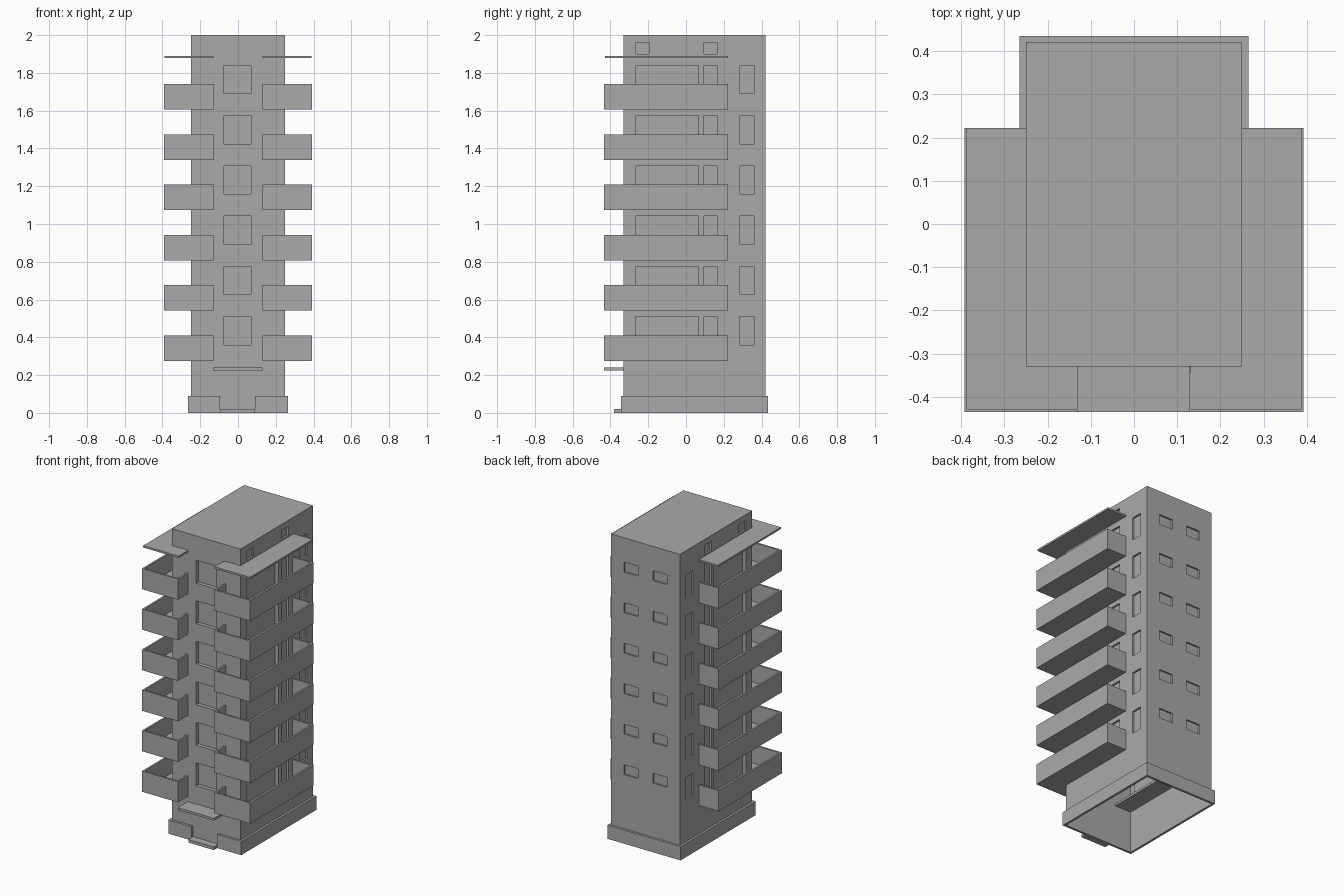
import bpy, bmesh
from mathutils import Vector

cube = bpy.data.objects.get("Cube")
if cube:
    bpy.data.objects.remove(cube, do_unlink=True)

concrete = bpy.data.materials.new("concrete_grey")
concrete.use_nodes = True
GREY = (0.4, 0.4, 0.4, 1)
concrete.diffuse_color = GREY
concrete.node_tree.nodes["Principled BSDF"].inputs["Base Color"].default_value = GREY

FLOORS = 6
STEP = 0.266          # storey height
BASE = 0.275          # underside of the lowest balcony
HX, Y0, Y1 = 0.25, -0.33, 0.42   # tower half width, front and back


def make(name, boxes):
    """One object from a list of (x0, x1, y0, y1, z0, z1) boxes."""
    bm = bmesh.new()
    for x0, x1, y0, y1, z0, z1 in boxes:
        lo = Vector((min(x0, x1), y0, z0))
        hi = Vector((max(x0, x1), y1, z1))
        verts = bmesh.ops.create_cube(bm, size=1)["verts"]
        for v in verts:
            v.co = Vector(((lo[i] + hi[i]) / 2 + v.co[i] * (hi[i] - lo[i])
                           for i in range(3)))
    mesh = bpy.data.meshes.new(name)
    bm.to_mesh(mesh)
    bm.free()
    mesh.materials.append(concrete)
    obj = bpy.data.objects.new(name, mesh)
    bpy.context.collection.objects.link(obj)
    return obj


# Recesses for windows and balcony doors, storey by storey
cuts = []
for f in range(FLOORS):
    z = BASE + f * STEP
    top = z + 0.235
    cuts.append((-0.073, 0.07, Y0 - 0.05, Y0 + 0.025, top - 0.15, top))
    for s in (-1, 1):
        out, shallow = s * (HX + 0.05), s * (HX - 0.012)
        cuts.append((s * (HX - 0.025), out, -0.265, 0.065, z + 0.015, top))
        cuts.append((shallow, out, 0.095, 0.165, z + 0.015, top))
        cuts.append((shallow, out, 0.285, 0.36, top - 0.15, top))
        cuts.append((s * 0.055, s * 0.155, Y1 - 0.01, Y1 + 0.05, top - 0.065, top))
# Attic vents above the side canopies
for s in (-1, 1):
    for y in (-0.265, 0.095):
        cuts.append((s * (HX - 0.012), s * (HX + 0.05), y, y + 0.07, 1.9, 1.96))

# Tower shell, hollow and open underneath
tower = make("tower", [(-HX, HX, Y0, Y1, 0, 2)])
cutter = make("recess_cutter", cuts)
cutter.hide_render = True
mod = tower.modifiers.new("recesses", "BOOLEAN")
mod.operation = "DIFFERENCE"
mod.solver = "EXACT"
mod.object = cutter
bpy.context.view_layer.objects.active = tower
bpy.ops.object.modifier_apply(modifier=mod.name)
bpy.data.objects.remove(cutter, do_unlink=True)
bm = bmesh.new()
bm.from_mesh(tower.data)
under = [f for f in bm.faces if f.calc_center_median().z < 0.001]
bmesh.ops.delete(bm, geom=under, context="FACES")
bm.to_mesh(tower.data)
bm.free()

# Plinth around the foot, with a gap for the entrance
P, PH = 0.015, 0.09
make("plinth", [
    (-HX - P, -HX, Y0 - P, Y1 + P, 0, PH),
    (HX, HX + P, Y0 - P, Y1 + P, 0, PH),
    (-HX, HX, Y1, Y1 + P, 0, PH),
    (-HX, -0.095, Y0 - P, Y0, 0, PH),
    (0.09, HX, Y0 - P, Y0, 0, PH),
])
make("entrance_step", [(-0.095, 0.09, -0.38, Y0, 0, 0.02)])
make("entrance_canopy", [(-0.133, 0.13, -0.435, Y0, 0.225, 0.24)])

# Corner balconies: slab plus thin parapet walls
XI, XO, YF, YB, T = 0.131, 0.393, -0.435, 0.222, 0.012
for side, s in (("left", 1), ("right", -1)):
    for f in range(FLOORS):
        z = BASE + f * STEP
        h = z + 0.136
        make(f"{side}_balcony_{f + 1}", [
            (s * XI, s * XO, YF, YB, z, z + 0.015),
            (s * (XO - T), s * XO, YF, YB, z, h),
            (s * XI, s * (XO - T), YF, YF + T, z, h),
            (s * XI, s * (XI + T), YF + T, Y0, z, h),
            (s * HX, s * (XO - T), YB - T, YB, z, h),
        ])
    make(f"{side}_roof_canopy", [(s * XI, s * 0.388, YF + 0.005, YB, 1.878, 1.89)])
